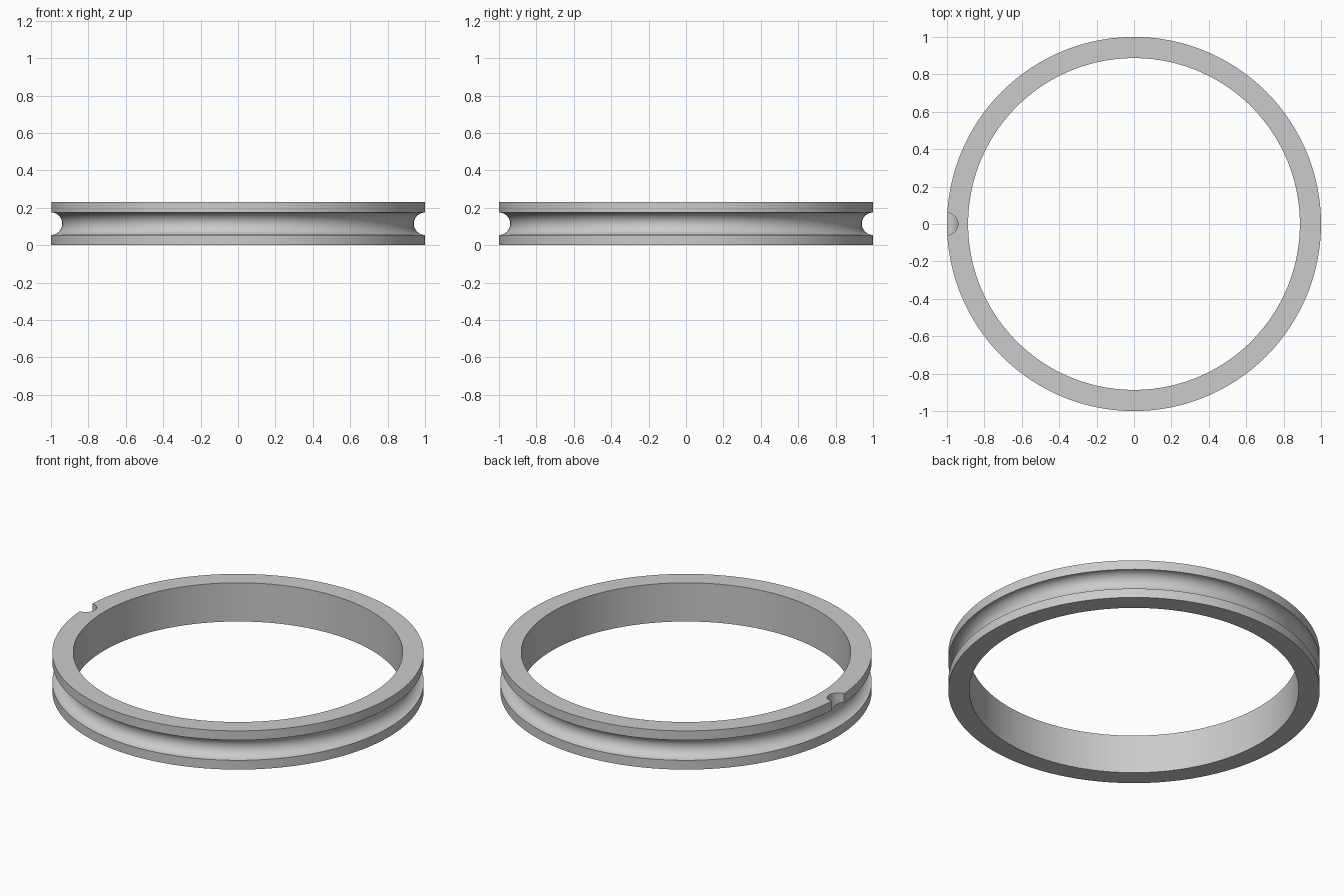
import bpy
import bmesh
import math

if "Cube" in bpy.data.objects:
    bpy.data.objects.remove(bpy.data.objects["Cube"], do_unlink=True)

OUTER, INNER, HEIGHT = 1.0, 0.887, 0.23
GROOVE = 0.06
MID = HEIGHT / 2
SEGMENTS, ARC_STEPS = 192, 24

steel = bpy.data.materials.new("steel grey")
steel.use_nodes = True
colour = (0.6, 0.6, 0.6, 1)
steel.diffuse_color = colour
steel.node_tree.nodes["Principled BSDF"].inputs["Base Color"].default_value = colour


# Cross-section (radius, height): flat lips with a half-round groove outside
profile = [(INNER, HEIGHT), (INNER, 0), (OUTER, 0)]
for i in range(ARC_STEPS + 1):
    a = -math.pi / 2 + math.pi * i / ARC_STEPS
    profile.append((OUTER - GROOVE * math.cos(a), MID + GROOVE * math.sin(a)))
profile.append((OUTER, HEIGHT))

# Revolve the section into a closed ring
bm = bmesh.new()
rings = []
for s in range(SEGMENTS):
    t = 2 * math.pi * s / SEGMENTS
    rings.append([bm.verts.new((r * math.cos(t), r * math.sin(t), z)) for r, z in profile])
for s, ring in enumerate(rings):
    following = rings[(s + 1) % SEGMENTS]
    for k in range(len(profile)):
        j = (k + 1) % len(profile)
        bm.faces.new((ring[k], following[k], following[j], ring[j]))
bmesh.ops.recalc_face_normals(bm, faces=bm.faces)
mesh = bpy.data.meshes.new("grooved_ring")
bm.to_mesh(mesh)
bm.free()
mesh.materials.append(steel)
race = bpy.data.objects.new("grooved_ring", mesh)
bpy.context.collection.objects.link(race)

# Filling notch through the upper lip only, down to the groove
bpy.ops.mesh.primitive_cylinder_add(vertices=48, radius=GROOVE - 0.001, depth=HEIGHT,
                                    location=(-OUTER, 0, MID + HEIGHT / 2))
cutter = bpy.context.object
cutter.name = "notch_cutter"
cutter.hide_render = True
cutter.data.materials.append(steel)

cut = race.modifiers.new("notch", 'BOOLEAN')
cut.operation = 'DIFFERENCE'
cut.solver = 'EXACT'
cut.object = cutter

bpy.ops.object.select_all(action='DESELECT')
race.select_set(True)
bpy.context.view_layer.objects.active = race
bpy.ops.object.modifier_apply(modifier=cut.name)
bpy.data.objects.remove(cutter, do_unlink=True)
bpy.ops.object.shade_smooth_by_angle(angle=math.radians(30))
